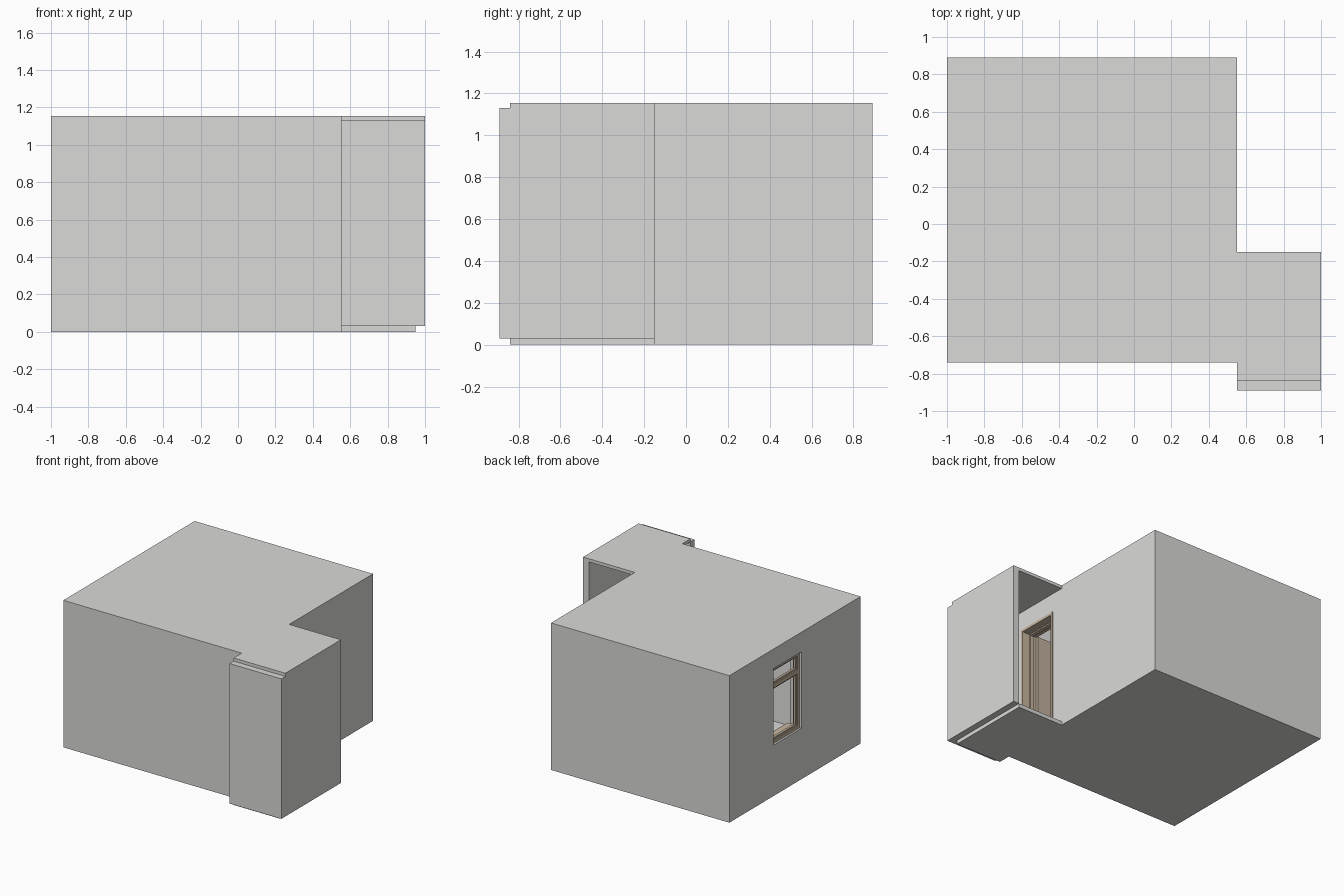
import bpy
import bmesh
from mathutils import Vector

default = bpy.data.objects.get("Cube")
if default:
    bpy.data.objects.remove(default, do_unlink=True)


def material(name, rgb):
    mat = bpy.data.materials.new(name)
    mat.use_nodes = True
    colour = (*rgb, 1)
    mat.diffuse_color = colour
    mat.node_tree.nodes["Principled BSDF"].inputs["Base Color"].default_value = colour
    return mat


GREY = material("plaster_grey", (0.7, 0.7, 0.69))
PALE = material("interior_pale_grey", (0.78, 0.78, 0.77))
BEIGE = material("frame_beige", (0.58, 0.47, 0.35))
TAN = material("door_tan", (0.53, 0.44, 0.34))


def box(name, x, y, z, mat):
    """Box from its (min, max) extents on each axis."""
    bm = bmesh.new()
    bmesh.ops.create_cube(bm, size=1)
    for v in bm.verts:
        v.co = Vector([r[0] if c < 0 else r[1] for c, r in zip(v.co, (x, y, z))])
    mesh = bpy.data.meshes.new(name)
    bm.to_mesh(mesh)
    bm.free()
    mesh.materials.append(mat)
    obj = bpy.data.objects.new(name, mesh)
    bpy.context.collection.objects.link(obj)
    return obj


def cut(target, x, y, z):
    """Subtract a box from the target and discard the cutter."""
    cutter = box("cutter", x, y, z, GREY)
    cutter.hide_render = True
    mod = target.modifiers.new("cut", "BOOLEAN")
    mod.operation, mod.solver, mod.object = "DIFFERENCE", "EXACT", cutter
    bpy.context.view_layer.objects.active = target
    bpy.ops.object.modifier_apply(modifier=mod.name)
    bpy.data.objects.remove(cutter, do_unlink=True)


def frame(name, x, y, z, width, mat, bottom=True):
    """Rectangular surround in the YZ plane."""
    box(name + "_front_post", x, (y[0], y[0] + width), z, mat)
    box(name + "_back_post", x, (y[1] - width, y[1]), z, mat)
    inner = (y[0] + width, y[1] - width)
    box(name + "_head", x, inner, (z[1] - width, z[1]), mat)
    if bottom:
        box(name + "_base", x, inner, (z[0], z[0] + width), mat)


FLOOR, CEILING, TOP = 0.03, 1.13, 1.155
DOOR_Y, DOOR_Z = (-0.6, -0.25), (FLOOR, 0.98)
WIN_Y, WIN_Z = (-0.005, 0.345), (0.4, 1.0)
IN_X, IN_Y = (-0.9, 0.43), (-0.64, 0.79)

# Hollow room with a doorway and a window opening
room = box("room_shell", (-1, 0.55), (-0.74, 0.89), (0, TOP), GREY)
cut(room, IN_X, IN_Y, (FLOOR, CEILING))
cut(room, (0.4, 0.6), DOOR_Y, DOOR_Z)
cut(room, (-1.1, -0.85), WIN_Y, WIN_Z)

# Pale paint on the inner wall faces
room.data.materials.append(PALE)
for face in room.data.polygons:
    c, n = face.center, face.normal
    on_x = abs(n.x) > 0.9 and min(abs(c.x - e) for e in IN_X) < 0.01
    on_y = abs(n.y) > 0.9 and min(abs(c.y - e) for e in IN_Y) < 0.01
    if on_x or on_y:
        face.material_index = 1

# Passage beside the room, open at its back end
box("passage_floor", (0.55, 0.95), (-0.84, -0.15), (0, FLOOR), GREY)
box("passage_ceiling", (0.55, 1), (-0.84, -0.15), (CEILING, TOP), GREY)
box("passage_side_wall", (0.95, 1), (-0.84, -0.15), (FLOOR, CEILING), GREY)
box("passage_front_wall", (0.55, 1), (-0.89, -0.84), (FLOOR, CEILING), GREY)

# Door lining, raised casing and the leaf standing open into the room
frame("door_lining", (0.425, 0.555), DOOR_Y, DOOR_Z, 0.02, BEIGE, bottom=False)
frame("door_stop", (0.46, 0.49), (-0.58, -0.27), (FLOOR, 0.96), 0.01, BEIGE, bottom=False)
box("door_leaf", (0.12, 0.43), (-0.585, -0.56), (FLOOR + 0.005, 0.955), TAN)

# Window frame with a high transom, slim sashes and a sill
frame("window_frame", (-0.985, -0.945), WIN_Y, WIN_Z, 0.025, BEIGE)
box("window_transom", (-0.985, -0.945), (0.02, 0.32), (0.835, 0.865), BEIGE)
for label, z in (("lower", (0.425, 0.835)), ("upper", (0.865, 0.975))):
    frame(label + "_sash", (-0.975, -0.955), (0.02, 0.32), z, 0.012, TAN)
box("window_sill", (-0.945, -0.88), WIN_Y, (WIN_Z[0], WIN_Z[0] + 0.012), BEIGE)
